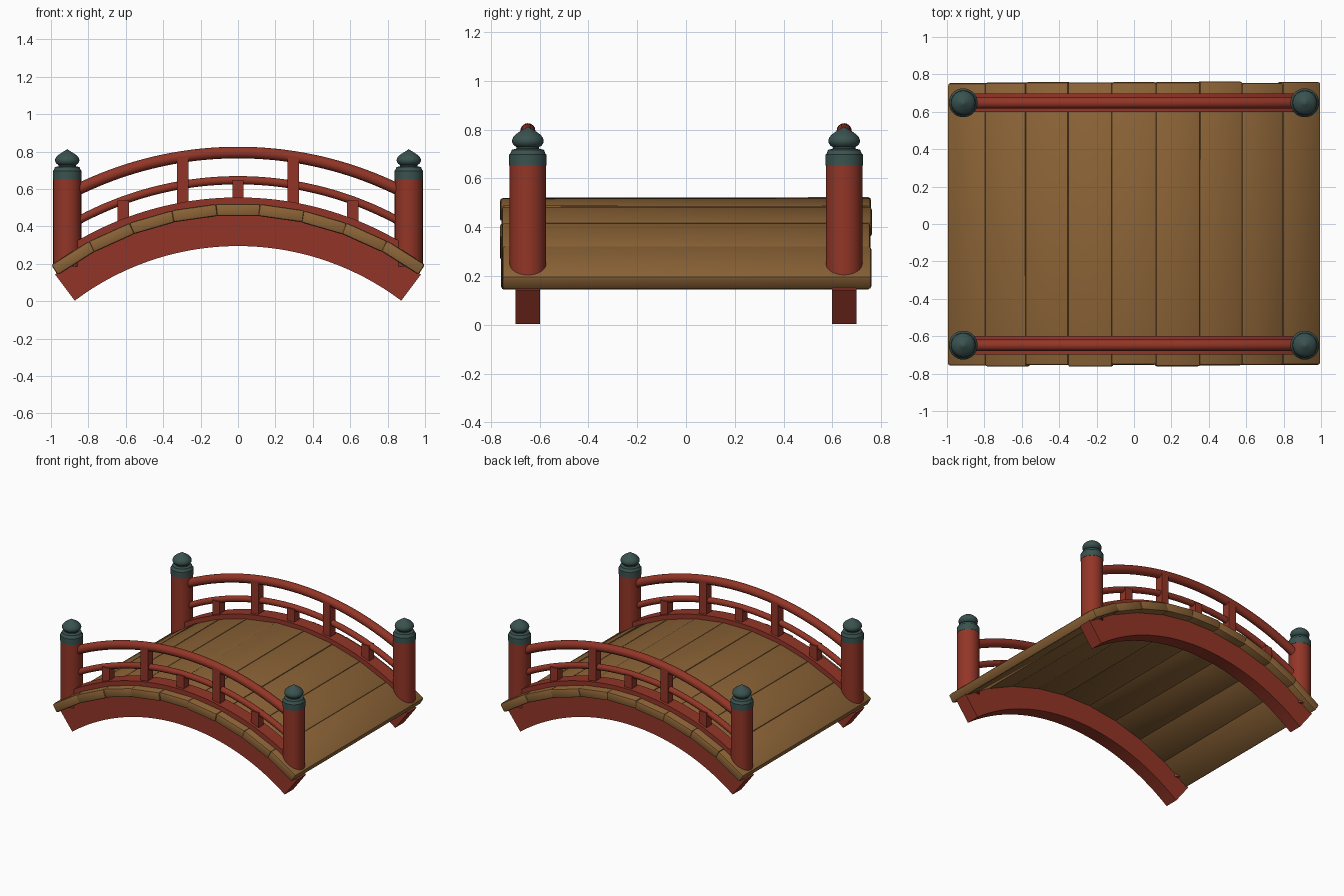
import bpy, bmesh, math, random
from mathutils import Matrix

if "Cube" in bpy.data.objects:
    bpy.data.objects.remove(bpy.data.objects["Cube"])

random.seed(4)
CZ = -1.155          # height of the shared arc centre
SIDE = 0.648         # y of each railing line


def material(name, rgb):
    m = bpy.data.materials.new(name)
    m.diffuse_color = (*rgb, 1)
    m.use_nodes = True
    m.node_tree.nodes["Principled BSDF"].inputs["Base Color"].default_value = m.diffuse_color
    return m


RED = material("red_lacquer", (0.29, 0.036, 0.02))
WOOD = material("deck_wood", (0.265, 0.128, 0.038))
METAL = material("dark_green_metal", (0.042, 0.085, 0.078))


def finish(bm, name, mat, smooth=True):
    bmesh.ops.recalc_face_normals(bm, faces=bm.faces[:])
    me = bpy.data.meshes.new(name)
    bm.to_mesh(me)
    bm.free()
    ob = bpy.data.objects.new(name, me)
    bpy.context.collection.objects.link(ob)
    me.materials.append(mat)
    if smooth:
        bpy.ops.object.select_all(action='DESELECT')
        ob.select_set(True)
        bpy.context.view_layer.objects.active = ob
        bpy.ops.object.shade_smooth_by_angle(angle=math.radians(35))
    return ob


def arc_sweep(name, section, half_angle, mat, y, steps=48):
    """Sweep a (y offset, radius) section around the arc centre."""
    bm = bmesh.new()
    rings = []
    for i in range(steps + 1):
        a = half_angle * (2 * i / steps - 1)
        rings.append([bm.verts.new((r * math.sin(a), y + o, CZ + r * math.cos(a)))
                      for o, r in section])
    n = len(section)
    for p, q in zip(rings, rings[1:]):
        for k in range(n):
            bm.faces.new((p[k], p[(k + 1) % n], q[(k + 1) % n], q[k]))
    bm.faces.new(rings[0])
    bm.faces.new(rings[-1])
    return finish(bm, name, mat)


def lathe(name, profile, mat, x, y, seg=32):
    """Turn an (r, z) profile around a vertical axis; r = 0 makes a pole."""
    bm = bmesh.new()
    vs = [bm.verts.new((x + r, y, z)) for r, z in profile]
    es = [bm.edges.new(e) for e in zip(vs, vs[1:])]
    bmesh.ops.spin(bm, geom=vs + es, cent=(x, y, 0), axis=(0, 0, 1),
                   angle=2 * math.pi, steps=seg)
    bmesh.ops.remove_doubles(bm, verts=bm.verts[:], dist=1e-5)
    return finish(bm, name, mat)


def box(name, size, matrix, mat, bevel=0.0, segments=2):
    bm = bmesh.new()
    bmesh.ops.create_cube(bm, size=1, matrix=Matrix.Diagonal((*size, 1)))
    if bevel:
        bmesh.ops.bevel(bm, geom=bm.edges[:], offset=bevel, segments=segments,
                        profile=0.5, affect='EDGES')
    bm.transform(matrix)
    return finish(bm, name, mat, bevel > 0)


def rect(w, r0, r1):
    return [(-w / 2, r0), (w / 2, r0), (w / 2, r1), (-w / 2, r1)]


def circle(radius, r, n=16):
    return [(radius * math.cos(2 * math.pi * k / n), r + radius * math.sin(2 * math.pi * k / n))
            for k in range(n)]


# Deck: nine straight planks laid tangent to the arc
STEP = math.radians(8.1)
for i in range(9):
    a = (i - 4) * STEP
    m = (Matrix.Translation((0, random.uniform(-0.004, 0.004), CZ))
         @ Matrix.Rotation(a, 4, 'Y')
         @ Matrix.Translation((0, 0, 1.643 + random.uniform(-0.002, 0.002)))
         @ Matrix.Rotation(random.uniform(-0.003, 0.003), 4, 'X'))
    box("deck_plank", (0.24, 1.515 + random.uniform(-0.006, 0.006), 0.065), m, WOOD, 0.012)

# Post and cap profiles
POST = [(0, 0.185), (0.075, 0.185), (0.075, 0.66), (0, 0.66)]
CAP = [(0, 0.652), (0.077, 0.652), (0.077, 0.697), (0.071, 0.703), (0.066, 0.717),
       (0.046, 0.722), (0.046, 0.728), (0.057, 0.735), (0.064, 0.746), (0.065, 0.757),
       (0.060, 0.769), (0.049, 0.781), (0.032, 0.793), (0.015, 0.803), (0, 0.813)]

for y in (-SIDE, SIDE):
    # Curved girder below the deck and curb above it
    arc_sweep("girder", rect(0.1, 1.45, 1.625), math.radians(37), RED, y)
    arc_sweep("curb", rect(0.1, 1.63, 1.71), math.asin(0.9 / 1.71), RED, y)
    # Round handrail and middle rail
    arc_sweep("handrail", circle(0.031, 1.95), math.asin(0.9 / 1.95), RED, y)
    arc_sweep("middle_rail", circle(0.022, 1.802), math.asin(0.9 / 1.802), RED, y)
    # Tall and short balusters
    for x, r in ((-0.295, 1.95), (0.295, 1.95), (-0.613, 1.802), (0, 1.802), (0.613, 1.802)):
        top = CZ + math.sqrt(r * r - x * x)
        low = CZ + math.sqrt(1.68 ** 2 - x * x)
        box("baluster", (0.06, 0.06, top - low),
            Matrix.Translation((x, y, (top + low) / 2)), RED)
    # Corner posts with onion caps
    for x in (-0.913, 0.913):
        lathe("corner_post", POST, RED, x, y)
        lathe("post_cap", CAP, METAL, x, y)
